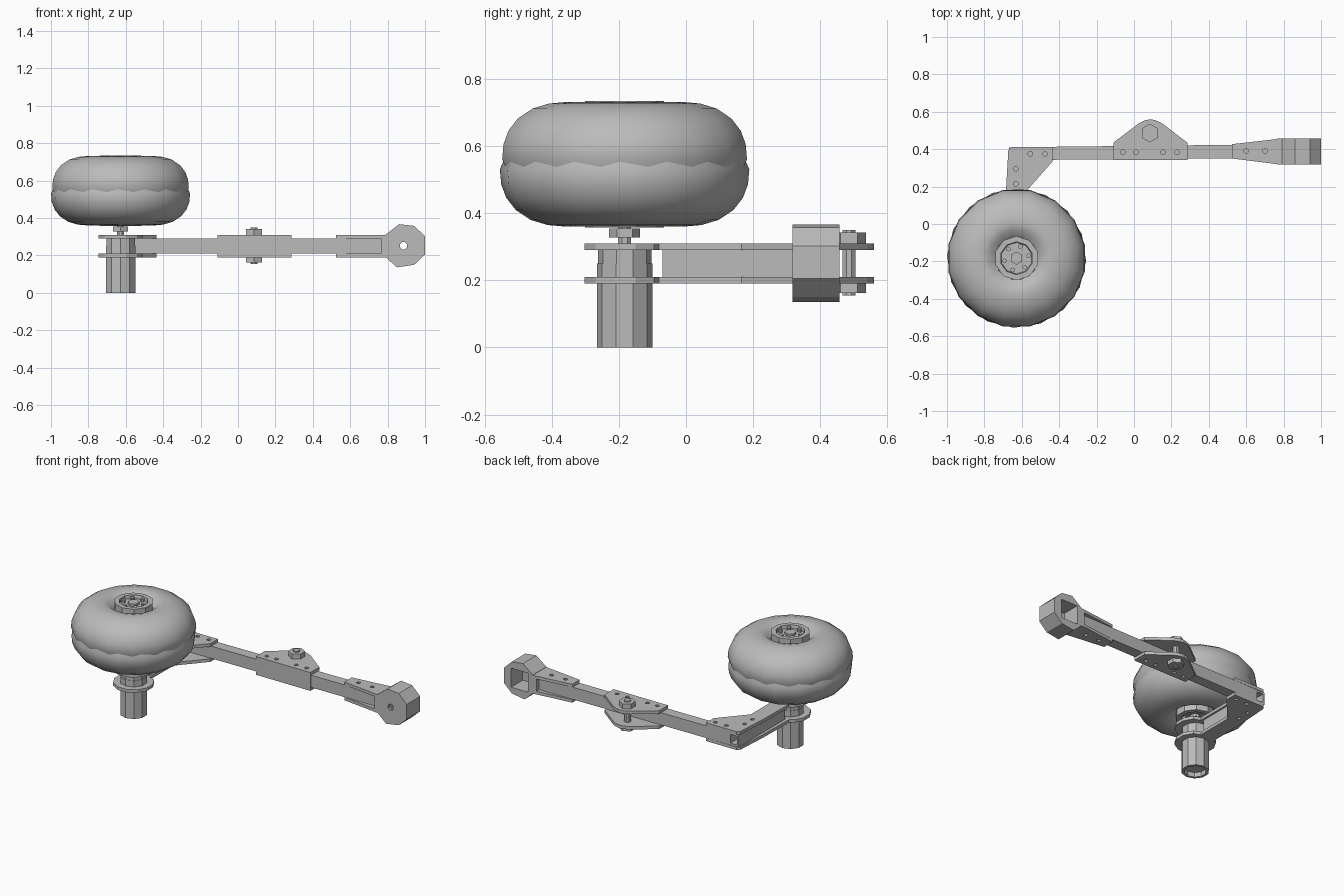
import bpy, bmesh
from math import pi, cos, sin, radians
from mathutils import Matrix, Vector

if "Cube" in bpy.data.objects:
    bpy.data.objects.remove(bpy.data.objects["Cube"], do_unlink=True)

GREY = (0.5, 0.5, 0.5, 1)
metal = bpy.data.materials.new("plain grey")
metal.use_nodes = True
metal.diffuse_color = GREY
metal.node_tree.nodes["Principled BSDF"].inputs["Base Color"].default_value = GREY

# Local (x, y, depth) axes for extrusions along each world axis
AXES = {"Z": Matrix.Identity(3),
        "Y": Matrix(((1, 0, 0), (0, 0, 1), (0, 1, 0))),
        "X": Matrix(((0, 0, 1), (1, 0, 0), (0, 1, 0)))}


def finish(name, bm, smooth=None):
    bmesh.ops.remove_doubles(bm, verts=bm.verts, dist=1e-5)
    bmesh.ops.recalc_face_normals(bm, faces=bm.faces)
    mesh = bpy.data.meshes.new(name)
    bm.to_mesh(mesh)
    bm.free()
    mesh.materials.append(metal)
    ob = bpy.data.objects.new(name, mesh)
    bpy.context.collection.objects.link(ob)
    if smooth:
        bpy.ops.object.select_all(action="DESELECT")
        ob.select_set(True)
        bpy.context.view_layer.objects.active = ob
        bpy.ops.object.shade_smooth_by_angle(angle=radians(smooth))
    return ob


def ring(x, y, r, n=8, phase=0.5):
    return [(x + r * cos(2 * pi * (i + phase) / n), y + r * sin(2 * pi * (i + phase) / n))
            for i in range(n)]


def rect(x0, y0, x1, y1):
    return [(x0, y0), (x1, y0), (x1, y1), (x0, y1)]


def prism(name, loops, lo, hi, axis="Z"):
    """Extrude an outline, with the other loops as holes, from lo to hi."""
    curve = bpy.data.curves.new(name, "CURVE")
    curve.dimensions = "2D"
    curve.fill_mode = "BOTH"
    curve.extrude = (hi - lo) / 2
    for pts in loops:
        s = curve.splines.new("POLY")
        s.points.add(len(pts) - 1)
        for p, (x, y) in zip(s.points, pts):
            p.co = (x, y, 0, 1)
        s.use_cyclic_u = True
    tmp = bpy.data.objects.new("tmp", curve)
    bpy.context.collection.objects.link(tmp)
    deps = bpy.context.evaluated_depsgraph_get()
    mesh = bpy.data.meshes.new_from_object(tmp.evaluated_get(deps))
    bpy.data.objects.remove(tmp, do_unlink=True)
    bm = bmesh.new()
    bm.from_mesh(mesh)
    bpy.data.meshes.remove(mesh)
    for v in bm.verts:
        v.co = AXES[axis] @ (v.co + Vector((0, 0, (lo + hi) / 2)))
    for f in bm.faces:
        f.smooth = False
    return finish(name, bm)


def lathe(name, profile, n, x, y, z=0, phase=0.5, smooth=None):
    """Revolve (radius, height) points about a vertical axis."""
    bm = bmesh.new()
    start = 2 * pi * phase / n
    vs = [bm.verts.new((r * cos(start), r * sin(start), h)) for r, h in profile]
    es = [bm.edges.new(pair) for pair in zip(vs, vs[1:])]
    bmesh.ops.spin(bm, geom=vs + es, cent=(0, 0, 0), axis=(0, 0, 1),
                   angle=2 * pi, steps=n, use_merge=False)
    bmesh.ops.translate(bm, verts=bm.verts, vec=(x, y, z))
    return finish(name, bm, smooth)


def rod(name, x, y, r, z0, z1, n=6):
    return lathe(name, [(0, z0), (r, z0), (r, z1), (0, z1)], n, x, y)


def plate_pair(name, loops):
    prism(name + "_lower", loops, 0.19, 0.21)
    prism(name + "_upper", loops, 0.29, 0.31)


def holes(points, r=0.013):
    return [ring(x, y, r) for x, y in points]


WX, WY, WZ = -0.628, -0.183, 0.546

# Tyre: two overlapping halves, turned half a facet against each other
half = [(0.35, -0.035), (0.372, 0.015), (0.368, 0.06), (0.353, 0.1), (0.325, 0.136),
        (0.28, 0.166), (0.23, 0.181), (0.185, 0.185), (0.15, 0.175), (0.115, 0.145)]
for name, sign, turn in (("tyre_upper", 1, 0.5), ("tyre_lower", -1, 0.9)):
    lathe(name, [(r, sign * h) for r, h in half], 16, WX, WY, WZ, turn, 40)

# Hub on both sides of the wheel
for side, sign in (("upper", 1), ("lower", -1)):
    lathe("hub_" + side, [(r, sign * h) for r, h in
          ((0.118, 0.13), (0.118, 0.189), (0.088, 0.189), (0.084, 0.168), (0, 0.168))],
          10, WX, WY, WZ)
    ends = sorted((WZ + sign * 0.16, WZ + sign * 0.184))
    rod("hub_cap_" + side, WX, WY, 0.035, *ends)
    for i, (x, y) in enumerate(ring(WX, WY, 0.066, 6, 0.2)):
        rod(f"hub_bolt_{side}_{i}", x, y, 0.013, *ends)

# Axle, nut and hollow canister under the wheel
rod("axle", WX, WY, 0.021, 0.27, 0.4, 8)
rod("axle_nut", WX, WY, 0.046, 0.328, 0.354)
lathe("canister", [(0, 0.03), (0.066, 0.03), (0.066, 0), (0.083, 0), (0.083, 0.25),
                   (0.08, 0.25), (0.08, 0.293), (0, 0.293)], 10, WX, WY)

# Corner bracket: ring around the canister, neck and gusset
collar = ring(WX, WY, 0.123, 12)
collar = [p for p in collar if not (p[1] > WY + 0.1)]
collar.sort(key=lambda p: (p[0] - WX) if p[1] > WY else 0)
left = sorted([p for p in collar if p[0] < WX], key=lambda p: -p[1])
right = sorted([p for p in collar if p[0] >= WX], key=lambda p: p[1])
outline = ([(-0.655, 0.413), (-0.672, 0.395), (-0.685, 0.17), (-0.69, -0.08)] + left + right
           + [(-0.585, -0.08), (-0.585, 0.165), (-0.435, 0.335), (-0.435, 0.413)])
plate_pair("corner_plate", [outline] + holes(
    [(-0.555, 0.375), (-0.475, 0.375), (-0.632, 0.295), (-0.632, 0.215)]))

# Arms: hollow short arm and long arm
prism("short_arm", [rect(-0.667, 0.21, -0.597, 0.29), rect(-0.655, 0.222, -0.609, 0.278)],
      -0.07, 0.41, "Y")
prism("long_arm", [[(-0.6, 0.342), (0.77, 0.353), (0.77, 0.426), (-0.6, 0.411)]], 0.21, 0.29)

# Middle bracket: channel with a through bolt
plate_pair("middle_plate", [[(-0.11, 0.343), (0.285, 0.346), (0.285, 0.435), (0.148, 0.54),
                             (0.115, 0.555), (0.085, 0.56), (0.055, 0.553), (0.025, 0.538),
                             (-0.11, 0.435)]]
           + holes([(-0.06, 0.383), (0.01, 0.383), (0.155, 0.383), (0.23, 0.383)]))
prism("middle_channel_wall", [rect(-0.11, 0.342, 0.285, 0.354)], 0.19, 0.31, "Z")
BX, BY = 0.085, 0.486
rod("pivot_bolt", BX, BY, 0.021, 0.155, 0.35, 8)
rod("pivot_nut_upper", BX, BY, 0.05, 0.31, 0.342)
rod("pivot_nut_lower", BX, BY, 0.05, 0.163, 0.19)

# End bracket: two flared plates and a closing web
plate_pair("end_plate", [[(0.525, 0.35), (0.78, 0.318), (0.81, 0.318), (0.81, 0.456),
                          (0.78, 0.456), (0.525, 0.427)]]
           + holes([(0.6, 0.39), (0.7, 0.39)]))
prism("end_web", [rect(0.765, 0.318, 0.805, 0.456)], 0.19, 0.31)

# End socket: eight-sided cup, open at the back, with a hole in its face
HX, HZ = 0.885, 0.252
octagon = [(1, 0.205), (1, 0.302), (0.942, 0.358), (0.862, 0.367), (0.79, 0.312),
           (0.79, 0.19), (0.85, 0.136), (0.942, 0.15)]
prism("socket_face", [octagon, ring(HX, HZ, 0.021)], 0.317, 0.337, "Y")
prism("socket_wall", [octagon, rect(HX - 0.062, HZ - 0.062, HX + 0.062, HZ + 0.062)],
      0.337, 0.457, "Y")
